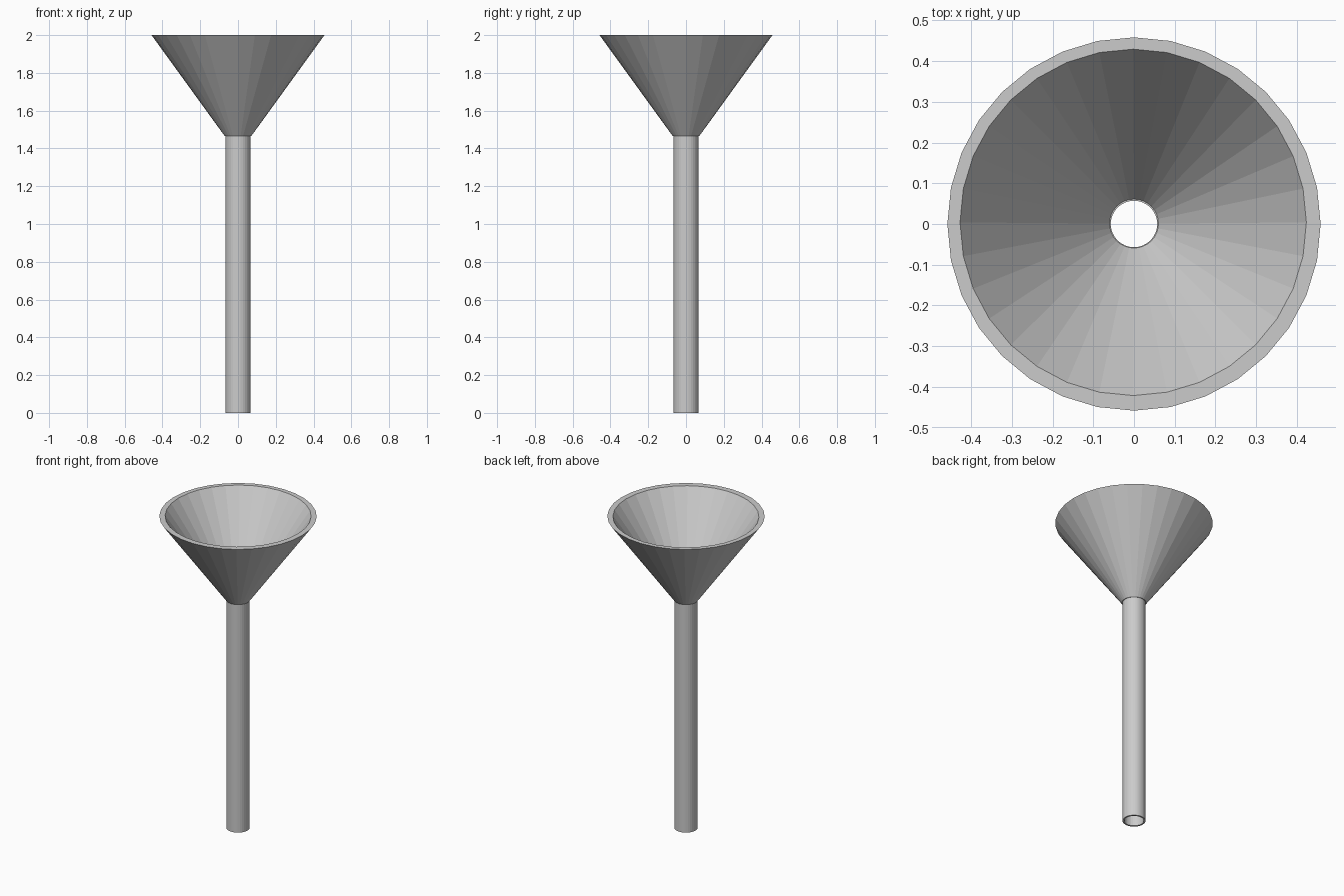
import bpy, bmesh
from math import sin, cos, tau

if "Cube" in bpy.data.objects:
    bpy.data.objects.remove(bpy.data.objects["Cube"])

SIDES = 32


def revolve(name, profile):
    """Spin a closed (radius, z, x offset, y offset) profile round the z axis."""
    bm = bmesh.new()
    rings = []
    for r, z, ox, oy in profile:
        rings.append([bm.verts.new((ox + r * cos(tau * i / SIDES),
                                    oy + r * sin(tau * i / SIDES), z))
                      for i in range(SIDES)])
    for a, b in zip(rings, rings[1:] + rings[:1]):
        for i in range(SIDES):
            j = (i + 1) % SIDES
            bm.faces.new((a[i], a[j], b[j], b[i]))
    bmesh.ops.recalc_face_normals(bm, faces=bm.faces)
    mesh = bpy.data.meshes.new(name)
    bm.to_mesh(mesh)
    bm.free()
    obj = bpy.data.objects.new(name, mesh)
    bpy.context.collection.objects.link(obj)
    return obj


# Flared cone, with its inner wall very slightly off centre
revolve("funnel_cone", [
    (0.070, 1.465, 0, 0),
    (0.458, 2.0, 0, 0),
    (0.425, 2.0, -0.002, 0.004),
    (0.058, 1.465, 0, 0.001),
])

# Long hollow stem
revolve("funnel_stem", [
    (0.067, 0.0, 0, 0),
    (0.067, 1.468, 0, 0),
    (0.057, 1.468, 0, 0),
    (0.057, 0.0, 0, 0),
])
